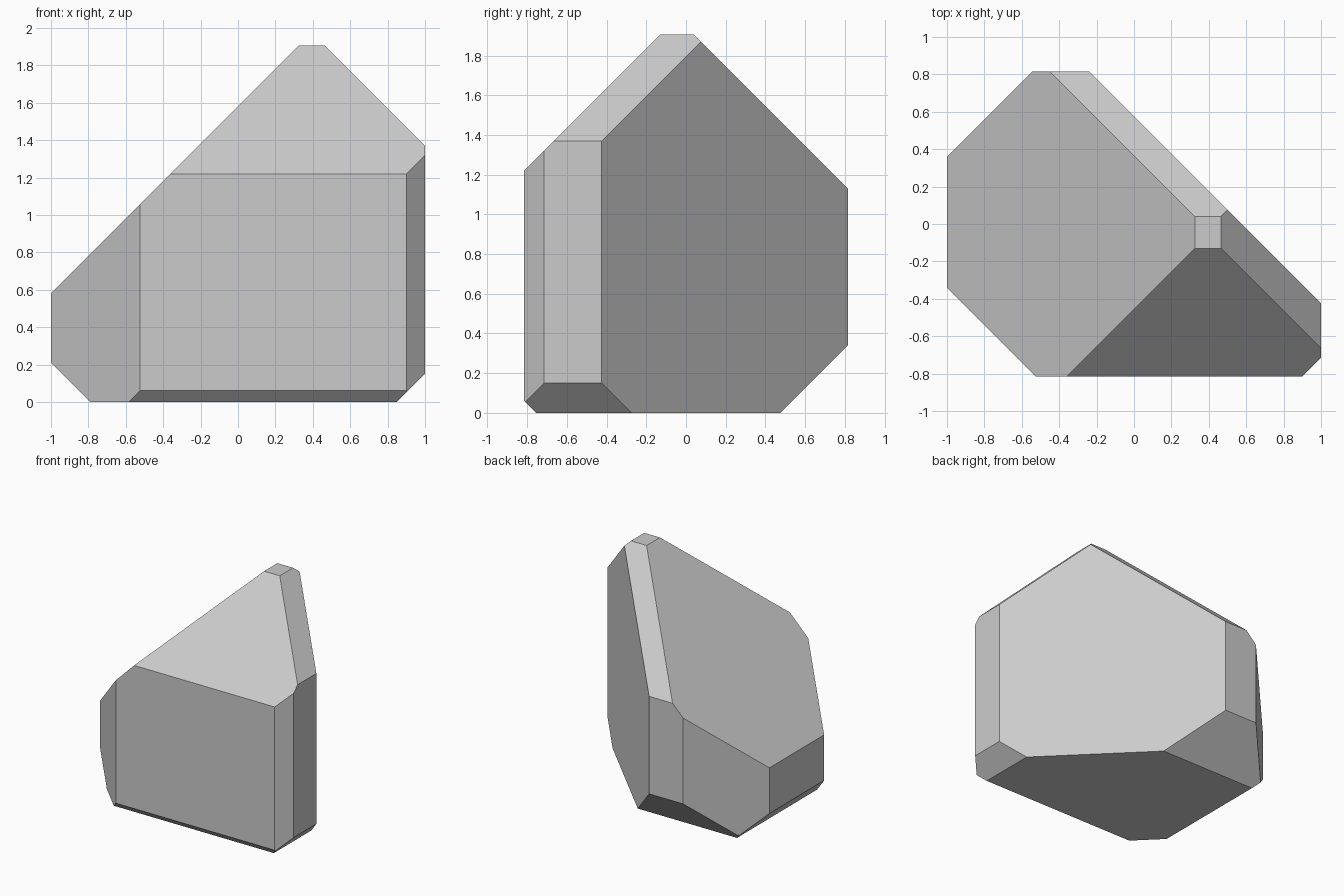
import bpy, bmesh
from mathutils import Vector

if "Cube" in bpy.data.objects:
    bpy.data.objects.remove(bpy.data.objects["Cube"])

# Block that bounds the stone
W, D, H = 2.0, 1.63, 1.905
bm = bmesh.new()
bmesh.ops.create_cube(bm, size=1)
for v in bm.verts:
    v.co = Vector((v.co.x * W, v.co.y * D, (v.co.z + 0.5) * H))


def chamfer(normal, offset):
    """Slice off everything where normal . p > offset and cap the cut."""
    n = Vector(normal)
    cut = bmesh.ops.bisect_plane(
        bm, geom=bm.verts[:] + bm.edges[:] + bm.faces[:], dist=1e-5,
        plane_co=n * (offset / n.length_squared), plane_no=n, clear_outer=True)
    edges = [e for e in cut["geom_cut"] if isinstance(e, bmesh.types.BMEdge)]
    bmesh.ops.contextual_create(bm, geom=edges)


# 45 degree cuts: direction and distance
CUTS = [
    # vertical edges
    ((1, 1, 0), 0.575), ((-1, 1, 0), 1.36), ((-1, -1, 0), 1.34), ((1, -1, 0), 1.615 + 0.1),
    # upper edges
    ((-1, 0, 1), 1.58), ((1, 0, 1), 2.37), ((0, -1, 1), 2.035), ((0, 1, 1), 1.945),
    # lower edges
    ((-1, 0, -1), 0.79), ((1, 0, -1), 0.85), ((0, -1, -1), 0.755), ((0, 1, -1), 0.475),
]
for normal, offset in CUTS:
    chamfer(normal, offset)

bmesh.ops.remove_doubles(bm, verts=bm.verts[:], dist=1e-4)
bmesh.ops.recalc_face_normals(bm, faces=bm.faces[:])

# Faceted stone
mesh = bpy.data.meshes.new("faceted_stone")
bm.to_mesh(mesh)
bm.free()
stone = bpy.data.objects.new("faceted_stone", mesh)
bpy.context.collection.objects.link(stone)
